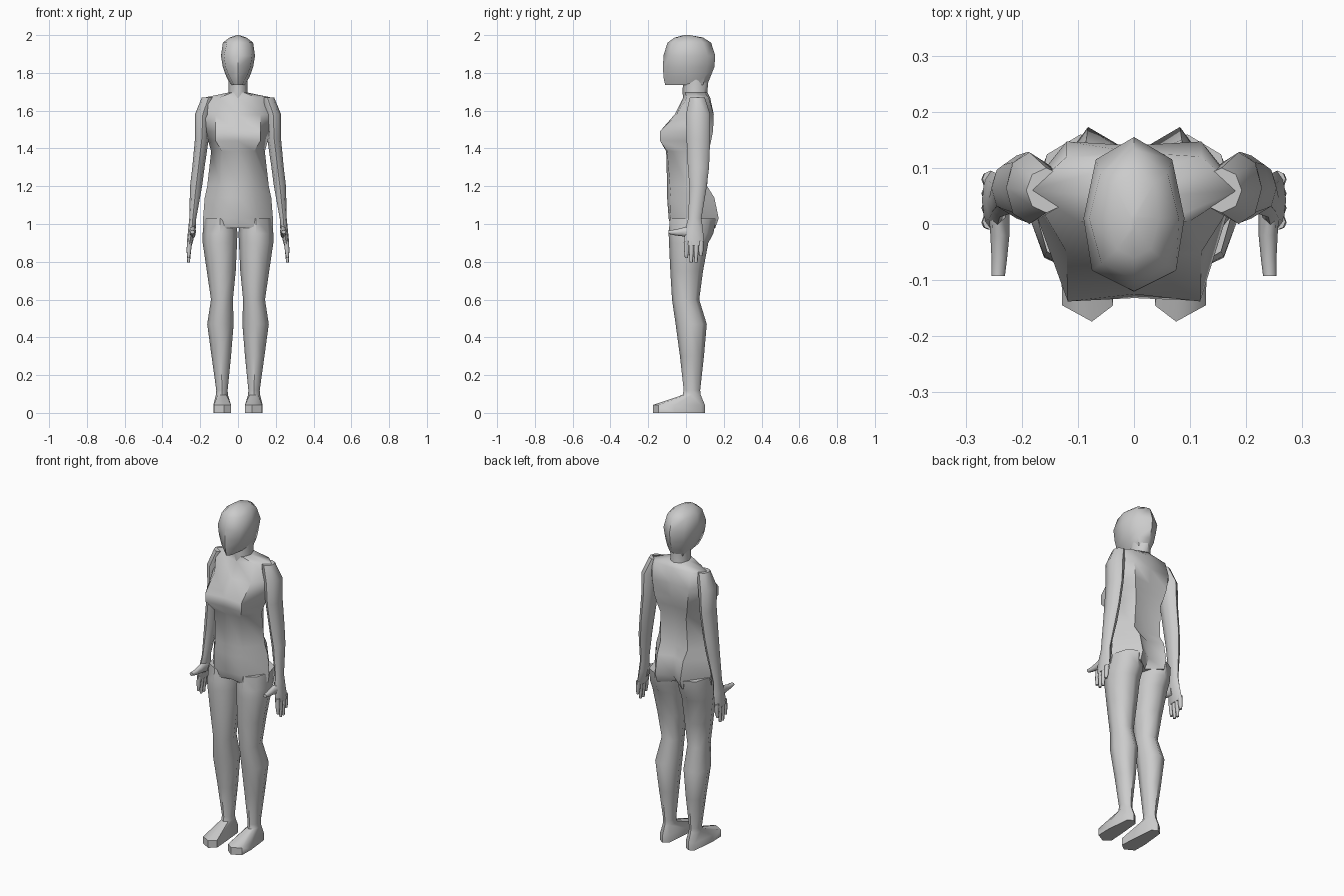
import bpy, bmesh
from math import sin, cos, radians


def loft(name, rings, mirror=False, angle=55):
    """Skin a stack of equal-length rings and cap both ends."""
    bm = bmesh.new()
    rows = [[bm.verts.new(p) for p in ring] for ring in rings]
    n = len(rows[0])
    for a, b in zip(rows, rows[1:]):
        for i in range(n):
            j = (i + 1) % n
            bm.faces.new((a[i], a[j], b[j], b[i]))
    bm.faces.new(rows[0])
    bm.faces.new(rows[-1][::-1])
    bmesh.ops.recalc_face_normals(bm, faces=bm.faces)
    me = bpy.data.meshes.new(name)
    bm.to_mesh(me)
    bm.free()
    ob = bpy.data.objects.new(name, me)
    bpy.context.collection.objects.link(ob)
    bpy.ops.object.select_all(action='DESELECT')
    ob.select_set(True)
    bpy.context.view_layer.objects.active = ob
    bpy.ops.object.shade_smooth_by_angle(angle=radians(angle))
    if mirror:
        ob.modifiers.new("Mirror", 'MIRROR')
    return ob


def oval(z, x0, x1, y0, y1):
    """Eight-sided ring filling a box, starting at the inner front."""
    cx, cy, rx, ry = (x0 + x1) / 2, (y0 + y1) / 2, (x1 - x0) / 2, (y1 - y0) / 2
    return [(cx + rx * cos(radians(45 * k - 135)),
             cy + ry * sin(radians(45 * k - 135)), z) for k in range(8)]


def section(z, sx, sy, fc, fx, fy, bx, by, bc):
    """Symmetric ring from front centre, front, side, back, back centre."""
    side = [(fx, fy, z), (sx, sy, z), (bx, by, z)]
    return [(0, fc, z)] + side + [(0, bc, z)] + [(-x, y, h) for x, y, h in side[::-1]]


# Torso: collar down to hips
torso = [
    (1.695, .055, .05, -.01, .035, -.005, .04, .10, .115),
    (1.668, .185, .06, -.015, .10, .005, .12, .12, .128),
    (1.58, .19, .06, -.06, .12, -.05, .12, .147, .14),
    (1.49, .17, .03, -.125, .118, -.138, .11, .143, .132),
    (1.44, .158, .03, -.132, .118, -.137, .10, .133, .122),
    (1.385, .142, .02, -.105, .085, -.10, .085, .12, .11),
    (1.20, .163, .02, -.10, .09, -.085, .09, .112, .10),
    (1.14, .176, .03, -.10, .10, -.08, .085, .15, .115),
    (1.03, .185, .03, -.092, .10, -.082, .082, .173, .125),
    (0.98, .184, .02, -.06, .10, -.08, .082, .155, .09),
]
loft("torso", [section(*r) for r in torso])

# Neck
loft("neck", [oval(1.65, -.06, .06, -.015, .125), oval(1.70, -.05, .05, -.018, .113),
              oval(1.79, -.05, .05, -.015, .122)])

# Head
head = [
    (1.735, .035, .02, -.11, .02, -.09, .04, .09, .112),
    (1.78, .062, .02, -.12, .045, -.09, .055, .10, .13),
    (1.83, .080, .01, -.121, .065, -.085, .06, .11, .15),
    (1.89, .090, .01, -.12, .075, -.083, .068, .115, .155),
    (1.96, .080, .01, -.098, .058, -.07, .06, .09, .133),
    (1.987, .045, .01, -.06, .03, -.045, .035, .07, .09),
    (2.0, .006, .01, -.01, .005, -.005, .005, .015, .02),
]
loft("head", [section(*r) for r in head])

# Legs with feet
leg = [
    (1.03, .010, .180, -.085, .160),
    (.95, .003, .187, -.092, .145),
    (.90, .005, .187, -.090, .118),
    (.75, .012, .165, -.083, .090),
    (.60, .027, .143, -.074, .070),
    (.47, .023, .163, -.055, .110),
    (.30, .037, .140, -.032, .095),
    (.12, .055, .115, -.012, .075),
    (.095, .053, .117, -.018, .078),
]
sole = [(.037, -.145), (.075, -.174), (.128, -.145), (.13, -.06),
        (.115, .08), (.085, .10), (.055, .08), (.043, -.05)]
foot = [[(x, y, z) for x, y in sole] for z in (.042, 0)]
loft("legs", [oval(*r) for r in leg] + foot, mirror=True)

# Arms: shoulder down to palm
arm = [
    (1.669, .12, .192, .02, .10),
    (1.58, .145, .228, .0, .128),
    (1.45, .155, .228, .003, .128),
    (1.30, .177, .242, .01, .122),
    (1.20, .190, .254, .018, .110),
    (1.03, .221, .258, .012, .082),
    (.97, .224, .264, -.005, .090),
    (.90, .240, .271, -.012, .095),
    (.885, .245, .271, -.008, .092),
]
loft("arms", [oval(*r) for r in arm], mirror=True)

# Fingers
for i, tip in enumerate((.82, .795, .795, .83)):
    y = .004 + i * .0255
    loft(f"finger_{i + 1}", [oval(.91, .244, .270, y - .014, y + .014),
                             oval(.86, .248, .272, y - .014, y + .012),
                             oval(tip, .255, .269, y - .010, y + .006)], mirror=True)

# Thumbs reaching forward
thumb = [(.04, .222, .26, .92, 1.0), (-.02, .222, .256, .935, .98),
         (-.06, .226, .254, .94, .97), (-.093, .230, .254, .948, .967)]
loft("thumbs", [[(x, y, z) for x, z, _ in oval(y, *b)] for y, *b in thumb], mirror=True)
